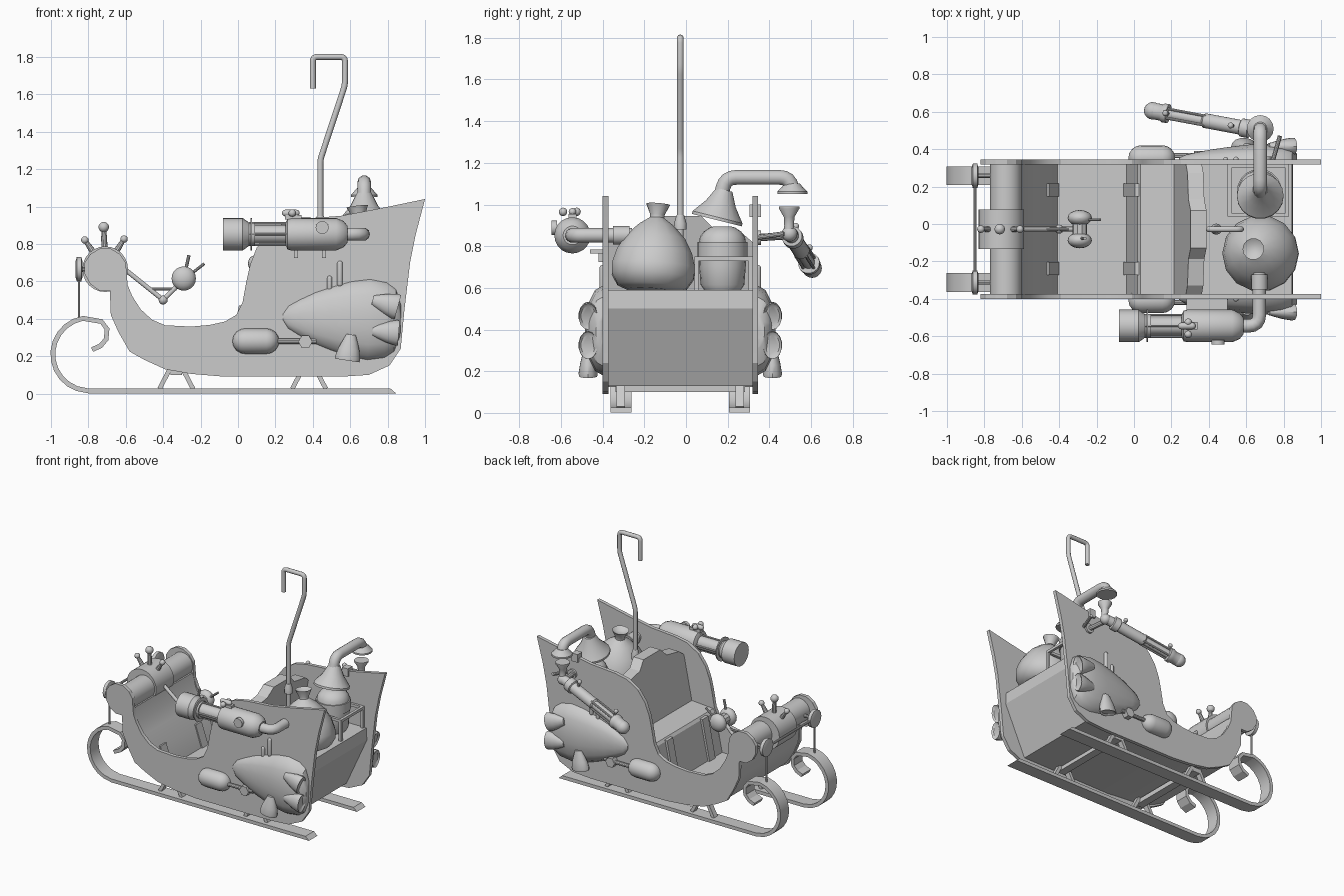
import bpy, math
from math import sin, cos, pi, radians
from mathutils import Vector as V

if "Cube" in bpy.data.objects:
    bpy.data.objects.remove(bpy.data.objects["Cube"])

MID = -0.0275   # centre plane of the sleigh body
HALF = 0.3725   # half width to the outer face of the side panels


def finish(name, verts, faces, angle=35):
    me = bpy.data.meshes.new(name)
    me.from_pydata([tuple(v) for v in verts], [], faces)
    ob = bpy.data.objects.new(name, me)
    bpy.context.collection.objects.link(ob)
    bpy.ops.object.select_all(action='DESELECT')
    ob.select_set(True)
    bpy.context.view_layer.objects.active = ob
    bpy.ops.object.mode_set(mode='EDIT')
    bpy.ops.mesh.select_all(action='SELECT')
    bpy.ops.mesh.normals_make_consistent(inside=False)
    bpy.ops.object.mode_set(mode='OBJECT')
    bpy.ops.object.shade_smooth_by_angle(angle=radians(angle))
    return ob


def prism(name, pts, y0, y1, angle=20):
    n = len(pts)
    verts = [(x, y, z) for y in (y0, y1) for x, z in pts]
    faces = [list(range(n)), list(range(2 * n - 1, n - 1, -1))]
    faces += [(i, (i + 1) % n, n + (i + 1) % n, n + i) for i in range(n)]
    return finish(name, verts, faces, angle)


def box(name, x0, x1, y0, y1, z0, z1):
    return prism(name, [(x0, z0), (x1, z0), (x1, z1), (x0, z1)], y0, y1)


def lathe(name, prof, loc, axis, n=16, flat=1, angle=35):
    """prof: (distance along axis, radius); flat squashes it in y."""
    loc = V(loc)
    m = V((0, 0, 1)).rotation_difference(V(axis).normalized()).to_matrix()
    verts = []
    for t, r in prof:
        for k in range(n):
            p = m @ V((r * cos(2 * pi * k / n), r * sin(2 * pi * k / n), t))
            p.y *= flat
            verts.append(loc + p)
    faces = [list(range(n)), list(range((len(prof) - 1) * n, len(prof) * n))]
    for i in range(len(prof) - 1):
        for k in range(n):
            a, b = i * n + k, i * n + (k + 1) % n
            faces.append((a, b, b + n, a + n))
    return finish(name, verts, faces, angle)


def ball(name, loc, r, flat=1):
    prof = [(-r * cos(a * pi / 10), max(r * sin(a * pi / 10), 1e-4)) for a in range(11)]
    return lathe(name, prof, loc, (0, 0, 1), 16, flat, 60)


def rod(name, a, b, r, n=10):
    d = V(b) - V(a)
    return lathe(name, [(0, r), (d.length, r)], a, d, n)


def capsule(name, a, b, r):
    d = V(b) - V(a)
    L = d.length
    arc = [(r * (1 - cos(t)), max(r * sin(t), 1e-4)) for t in (0, .4, .8, 1.2, pi / 2)]
    return lathe(name, arc + [(L - t, q) for t, q in reversed(arc)], a, d, 16, 1, 60)


def pipe(name, pts, r, round_=0.05):
    """Bent pipe with rounded corners."""
    P = [V(p) for p in pts]
    path = [P[0]]
    for a, b, c in zip(P, P[1:], P[2:]):
        u, w = b + (a - b).normalized() * round_, b + (c - b).normalized() * round_
        path += [u * (1 - t) ** 2 + b * 2 * t * (1 - t) + w * t * t for t in (0, .25, .5, .75, 1)]
    path.append(P[-1])
    cu = bpy.data.curves.new(name, 'CURVE')
    cu.dimensions = '3D'
    cu.bevel_depth, cu.bevel_resolution, cu.use_fill_caps = r, 3, True
    sp = cu.splines.new('POLY')
    sp.points.add(len(path) - 1)
    for q, p in zip(sp.points, path):
        q.co = (*p, 1)
    ob = bpy.data.objects.new(name, cu)
    bpy.context.collection.objects.link(ob)
    bpy.ops.object.select_all(action='DESELECT')
    ob.select_set(True)
    bpy.context.view_layer.objects.active = ob
    bpy.ops.object.convert(target='MESH')
    bpy.ops.object.shade_smooth_by_angle(angle=radians(40))


# side panels
panel = [(1, 1.04), (.95, .85), (.92, .70), (.89, .45), (.87, .24), (.81, .15), (.70, .10), (.55, .09), (-.07, .09),
         (-.25, .105), (-.39, .13), (-.50, .18), (-.58, .225), (-.64, .33), (-.68, .42), (-.685, .55), (-.74, .55),
         (-.79, .585), (-.82, .64), (-.82, .70), (-.79, .745), (-.74, .775), (-.68, .775), (-.63, .745), (-.60, .70),
         (-.59, .58), (-.565, .52), (-.52, .45), (-.46, .395), (-.39, .365), (-.25, .358), (-.15, .367), (-.07, .385),
         (-.01, .42), (.025, .49), (.045, .60), (.065, .69), (.10, .78), (.16, .86), (.25, .915), (.35, .935),
         (.55, .95), (.76, .99)]
# runner centre line with curled front
runner = [(.83, .014), (-.80, .014)]
runner += [(-.795 + .195 * cos(radians(a)), .21 + .195 * sin(radians(a))) for a in range(250, 85, -15)]
runner += [(-.73, .385), (-.70, .345), (-.705, .29), (-.735, .255), (-.78, .235)]


def ribbon(path, h):
    left, right = [], []
    for i, p in enumerate(path):
        a, b = path[max(i - 1, 0)], path[min(i + 1, len(path) - 1)]
        d = V((b[0] - a[0], b[1] - a[1])).normalized()
        left.append((p[0] - d.y * h, p[1] + d.x * h))
        right.append((p[0] + d.y * h, p[1] - d.x * h))
    return left + right[::-1]


pod = [(0, .015), (.03, .06), (.09, .095), (.17, .135), (.25, .165), (.36, .20), (.46, .215), (.55, .20), (.60, .165),
       (.63, .08)]
nozzle = [(0, .025), (.04, .042), (.08, .057), (.125, .068), (.14, .066), (.13, .05)]

for s, tag in ((-1, "front"), (1, "back")):
    out = MID + s * HALF
    prism(tag + "_side_panel", panel, out, out - s * .027)
    # runner with slanted tail, its struts and the lamp standing on it
    yr = MID + s * .285
    strip = ribbon(runner, .013)
    strip[0], strip[-1] = ((.845, .001), (.815, .027))
    prism(tag + "_runner", strip, yr - .05, yr + .05)
    for x in (-.33, .38):
        for d in (-1, 1):
            prism(tag + "_strut", ribbon([(x + d * .09, .025), (x + d * .03, .14)], .012), yr - .02, yr + .02)
    rod(tag + "_lamp_stem", (-.85, yr, .40), (-.85, yr, .62), .006)
    lathe(tag + "_lamp", [(-.018, .045), (-.012, .065), (.012, .065), (.018, .045)], (-.85, yr, .665), (1, 0, 0))
    rod(tag + "_lamp_arm", (-.85, yr, .665), (-.74, yr, .665), .012)
    # rocket pod, clipped to the panel
    ob = lathe(tag + "_rocket_pod", pod, (.24, out, .41), (.63, 0, -.02), 14, .40)
    for v in ob.data.vertices:
        v.co.y = s * max(s * v.co.y, s * out - .01)
    for a, d in (((.72, .50), (1, 0, -.28)), ((.72, .335), (1, 0, -.08)), ((.605, .315), (-.15, 0, -1))):
        lathe(tag + "_nozzle", nozzle, (a[0], out + s * .07, a[1]), d, 14, .68)
    # fuel capsule with rod and nut, vents above the pod
    capsule(tag + "_fuel_capsule", (-.03, out + s * .008, .28), (.22, out + s * .008, .28), .068)
    rod(tag + "_fuel_rod", (.2, out + s * .02, .28), (.42, out + s * .02, .28), .014)
    lathe(tag + "_fuel_nut", [(-.025, .038), (.025, .038)], (.36, out + s * .02, .277), (0, 1, 0), 6)
    capsule(tag + "_vent_tall", (.545, out, .57), (.545, out, .71), .015)
    capsule(tag + "_vent_short", (.49, out, .55), (.49, out, .63), .013)

# hull: dash wall, floor, bench and cargo deck in one profile
IN = HALF - .026
hull = [(-.685, .60), (-.672, .42), (-.635, .33), (-.575, .235), (-.5, .195), (-.39, .15), (-.07, .125), (.68, .13),
        (.85, .5), (.845, .59), (.36, .59), (.30, .50), (.035, .48), (.02, .46), (-.04, .17), (-.41, .17),
        (-.46, .32), (-.53, .43), (-.575, .52), (-.60, .62)]
prism("hull", hull, MID - IN, MID + IN)
rod("dash_roll", (-.685, MID - IN, .665), (-.685, MID + IN, .665), .085, 24)
rod("lamp_crossbar", (-.85, MID - .285, .665), (-.85, MID + .285, .665), .009)
for y in (MID - .21, MID + .21):
    prism("bench_strap", [(-.055, .17), (-.03, .17), (.03, .47), (.005, .47)], y - .035, y + .035)
    prism("dash_strap", [(-.40, .17), (-.42, .17), (-.475, .33), (-.455, .33)], y - .035, y + .035)
for x in (-.33, .38):
    box("cross_beam", x - .03, x + .03, MID - .31, MID + .31, .10, .135)

# seat back with raised middle
top = [(-IN, .48), (IN, .48), (IN, .82), (.30, .86), (.16, .885), (.10, .945), (-.10, .945), (-.16, .885), (-.30, .86),
       (-IN, .82)]
vs = [(x + (z - .48) * .2, MID + y, z) for x in (.21, .295) for y, z in top]
n = len(top)
finish("seat_back", vs, [list(range(n)), list(range(2 * n - 1, n - 1, -1))]
       + [(i, (i + 1) % n, n + (i + 1) % n, n + i) for i in range(n)], 20)

# tall hook pole
pipe("hook_pole", [(.44, MID, .56), (.44, MID, 1.25), (.572, MID, 1.65), (.572, MID, 1.80), (.40, MID, 1.80),
                   (.40, MID, 1.63)], .016, .025)
lathe("hook_pole_collar", [(0, .03), (.03, .03), (.07, .018)], (.44, MID, .88), (0, 0, 1), 12)

# dash collar with knobs
rod("dash_collar", (-.71, MID - .105, .665), (-.71, MID + .105, .665), .122, 24)
for a, l, r in ((92, .225, .028), (58, .19, .02), (125, .19, .02)):
    d = V((cos(radians(a)), 0, sin(radians(a))))
    c = V((-.71, MID, .665))
    lathe("knob_stem", [(0, .016), (l - .06, .016), (l, .011)], c, d, 10)
    ball("knob", c + d * l, r)

# steering column with grips
pipe("steering_column", [(-.60, MID, .66), (-.40, MID, .50), (-.30, MID, .60)], .013, .02)
rod("steering_brace", (-.48, MID, .56), (-.33, MID, .56), .008)
ball("steering_joint", (-.40, MID, .50), .024)
rod("steering_bar", (-.29, MID - .08, .615), (-.29, MID + .08, .615), .04)
for s in (-1, 1):
    ball("steering_grip", (-.29, MID + s * .06, .615), .065, .65)
rod("lever_up", (-.28, MID - .05, .66), (-.262, MID - .05, .74), .009)
rod("lever_back", (-.25, MID + .05, .64), (-.18, MID + .05, .695), .008)

# sack
lathe("sack", [(0, .12), (.02, .17), (.07, .202), (.12, .205), (.19, .185), (.26, .145), (.32, .085), (.355, .035),
               (.37, .035), (.42, .058), (.40, .03)], (.69, -.165, .585), (-.05, .03, .4), 14, 1, 50)

# kettle in its rail cage
lathe("kettle", [(0, .085), (.03, .105), (.12, .112), (.22, .115), (.26, .108), (.285, .09), (.305, .06), (.31, .04)],
      (.67, .175, .585), (0, 0, 1), 20)
lathe("kettle_band", [(0, .12), (.07, .12)], (.67, .175, .75), (0, 0, 1), 20)
for y in (.05, .31):
    box("cage_rail_long", .50, .83, y - .01, y + .01, .73, .75)
    for x in (.51, .82):
        box("cage_post", x - .01, x + .01, y - .01, y + .01, .58, .74)
for x in (.51, .82):
    box("cage_rail_short", x - .01, x + .01, .05, .31, .73, .75)

# steam hood, crossing pipe and outlet bell
lathe("steam_hood", [(0, .125), (.015, .125), (.08, .075), (.15, .04)], (.675, .148, .925), (0, .25, 1), 18)
pipe("steam_pipe", [(.675, .165, 1.03), (.675, .19, 1.13), (.675, .50, 1.13), (.675, .51, 1.06)], .037, .05)
lathe("outlet_bell", [(0, .072), (.012, .072), (.05, .036)], (.675, .51, 1.05), (0, 0, 1), 16)
box("pipe_support", .65, .70, .305, .36, .94, 1.0)

# back sprayer: intake funnel, barrel, rods, muzzle
A, B = V((.66, .50, .86)), V((.10, .605, .695))
D = (B - A).normalized()
lathe("intake_funnel", [(0, .028), (.05, .024), (.09, .026), (.13, .05), (.14, .05)], (.68, .495, .85), (0, 0, 1), 14)
ball("intake_elbow", (.675, .497, .86), .038)
lathe("sprayer_barrel", [(0, .035), (.04, .035), (.045, .05), (.09, .05), (.095, .04), (.30, .04), (.31, .03),
                         (.50, .03), (.505, .052), (.53, .052), (.54, .045), (.59, .045)], A, D, 16)
ball("sprayer_tip", B, .047)
side = D.cross(V((0, 0, 1))).normalized()
up = side.cross(D)
for a in (45, 135, 225, 315):
    o = (side * cos(radians(a)) + up * sin(radians(a))) * .036
    rod("sprayer_rod", A + D * .29 + o, A + D * .52 + o, .007, 8)
for t in (.13, .5):
    rod("sprayer_sight_stem", A + D * t, A + D * t + up * .07, .01, 8)
    ball("sprayer_sight", A + D * t + up * .075, .016)
rod("sprayer_mount", (.70, .33, .84), (.67, .48, .85), .018)
rod("sprayer_brace", (.74, .33, .84), (.78, .47, .86), .012)
lathe("sprayer_mount_plate", [(0, .035), (.02, .035)], (.70, .34, .84), (0, 1, 0), 12)

# front cannon: muzzle, cage of rods, body, rear elbow
Y, Z = -.545, .852
lathe("cannon_muzzle", [(0, .075), (0, .087), (.105, .087), (.14, .062), (.17, .062)], (-.08, Y, Z), (1, 0, 0), 20)
lathe("cannon_ring", [(0, .087), (.008, .087)], (.068, Y, Z), (1, 0, 0), 20)
rod("cannon_barrel", (.05, Y, Z), (.28, Y, Z), .05, 16)
for a in (0, 90, 180, 270):
    y, z = Y + .058 * cos(radians(a)), Z + .058 * sin(radians(a))
    rod("cannon_rod", (.06, y, z), (.27, y, z), .006, 8)
lathe("cannon_body", [(0, .06), (.01, .082), (.03, .087), (.27, .087), (.31, .07), (.33, .045)], (.255, Y, Z),
      (1, 0, 0), 20)
pipe("cannon_feed_pipe", [(.56, Y, Z), (.67, Y, Z), (.67, -.26, Z)], .036, .06)
rod("feed_pipe_collar", (.67, -.35, Z), (.67, -.27, Z), .045, 14)
lathe("cannon_dial", [(0, .035), (.025, .035)], (.45, Y - .075, .888), (0, -1, 0), 14)
box("cannon_sight", .25, .34, Y - .02, Y + .02, .93, .955)
capsule("cannon_sight_tube", (.235, Y, .965), (.33, Y, .965), .018)
for dy in (-.045, .02):
    ball("cannon_sight_knob", (.29, Y + dy, .965), .02)
box("cannon_cradle", .28, .50, -.46, -.39, .765, .785)
for x in (.31, .46):
    box("cannon_foot", x - .01, x + .01, -.42, -.395, .725, .78)
